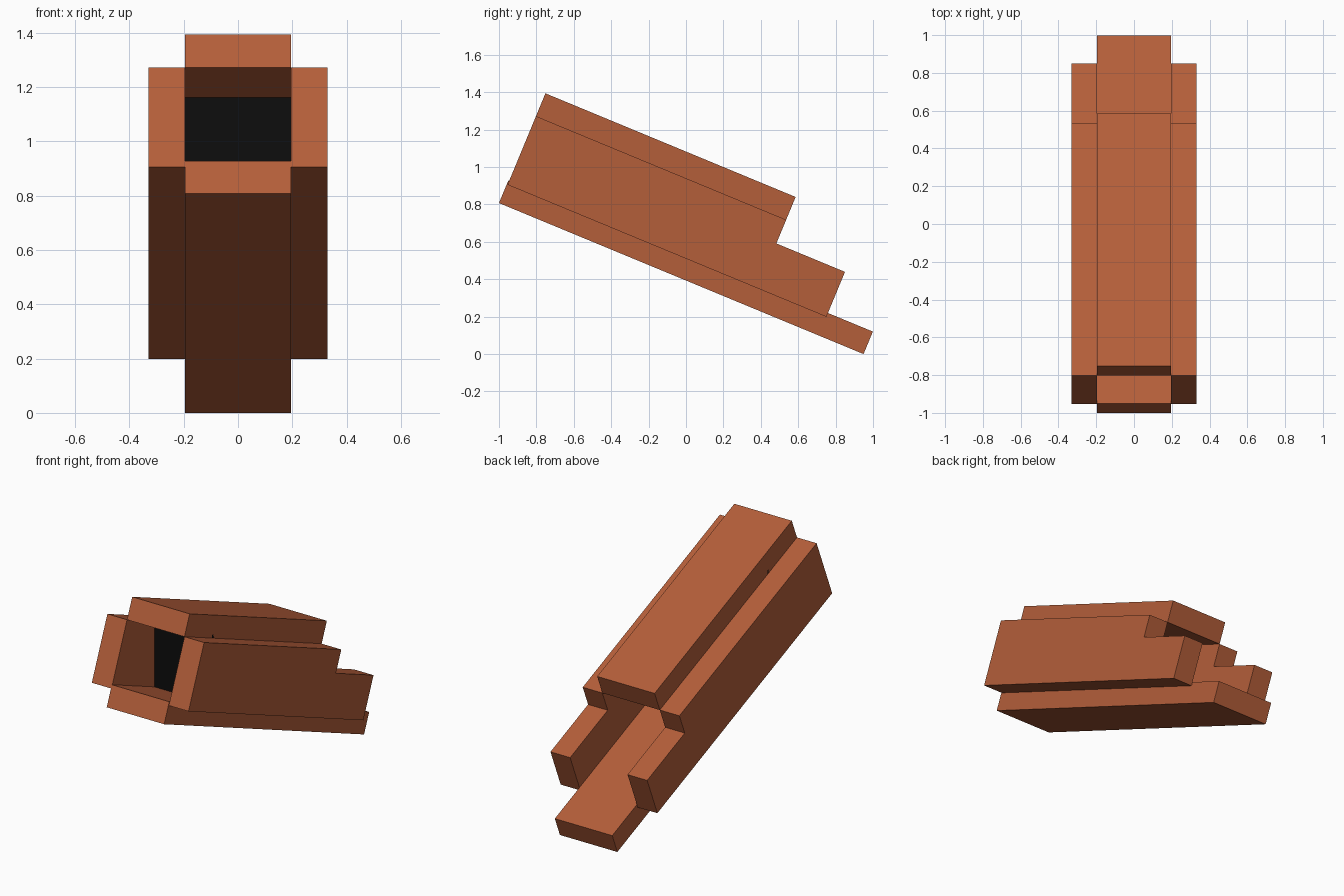
import bpy
import bmesh
from math import radians, sin, cos

if "Cube" in bpy.data.objects:
    bpy.data.objects.remove(bpy.data.objects["Cube"], do_unlink=True)

TILT = radians(22.5)
HALF = 0.196    # half width of the channel
OUTER = 0.33    # half width over the side walls


def make_material(name, colour):
    mat = bpy.data.materials.new(name)
    mat.use_nodes = True
    mat.diffuse_color = colour
    mat.node_tree.nodes["Principled BSDF"].inputs["Base Color"].default_value = colour
    return mat


def tilted(u, v):
    """Place a point given along the slope and across it."""
    return (-1 + u * cos(TILT) + v * sin(TILT),
            0.8075 - u * sin(TILT) + v * cos(TILT))


def extrude_profile(name, profile, x0, x1, mat):
    """Extrude a (y, z) profile between two x positions."""
    bm = bmesh.new()
    face = bm.faces.new([bm.verts.new((x0, y, z)) for y, z in profile])
    new = bmesh.ops.extrude_face_region(bm, geom=[face])["geom"]
    verts = [g for g in new if isinstance(g, bmesh.types.BMVert)]
    bmesh.ops.translate(bm, verts=verts, vec=(x1 - x0, 0, 0))
    bmesh.ops.recalc_face_normals(bm, faces=bm.faces)
    mesh = bpy.data.meshes.new(name)
    bm.to_mesh(mesh)
    bm.free()
    mesh.materials.append(mat)
    obj = bpy.data.objects.new(name, mesh)
    bpy.context.collection.objects.link(obj)
    return obj


def rect(a0, a1, b0, b1):
    return [(a0, b0), (a1, b0), (a1, b1), (a0, b1)]


clay = make_material("terracotta", (0.456, 0.112, 0.042, 1))
black = make_material("black", (0.004, 0.004, 0.004, 1))

# Floor and roof slabs
for name, length, v0, v1 in (("floor_slab", 2.11, 0, 0.13),
                             ("roof_slab", 1.453, 0.505, 0.637)):
    start = 0 if v0 == 0 else 0.005
    profile = [tilted(u, v) for u, v in rect(start, length, v0, v1)]
    extrude_profile(name, profile, -HALF, HALF, clay)

# Side walls, stepped down at the lower end
wall = [(0.005, 0.108), (1.85, 0.108), (1.85, 0.368),
        (1.453, 0.368), (1.453, 0.505), (0.005, 0.505)]
for name, side in (("left_wall", 1), ("right_wall", -1)):
    extrude_profile(name, [tilted(u, v) for u, v in wall],
                    side * HALF, side * OUTER, clay)

# Upright dark panel closing the channel
extrude_profile("channel_panel", rect(-0.535, -0.515, 0.74, 1.18),
                -HALF, HALF, black)
